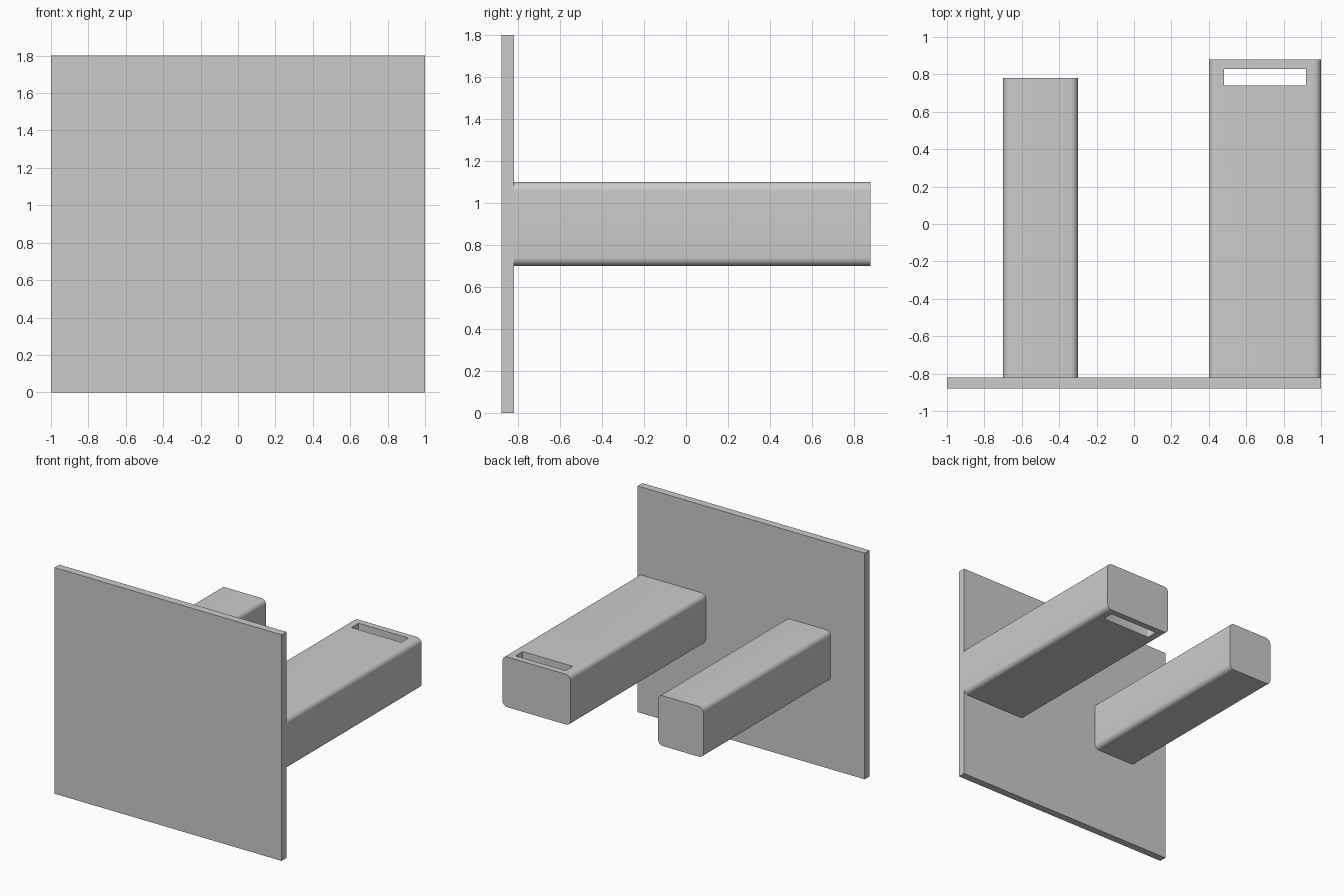
import bpy
import bmesh
from mathutils import Matrix, Vector

cube = bpy.data.objects.get("Cube")
if cube:
    bpy.data.objects.remove(cube, do_unlink=True)

grey = bpy.data.materials.new("plain grey")
grey.use_nodes = True
color = (0.6, 0.6, 0.6, 1)
grey.diffuse_color = color
grey.node_tree.nodes["Principled BSDF"].inputs["Base Color"].default_value = color


def box(name, low, high, radius=0, axis=1, segments=8):
    """Box between two corners, with the edges along one axis rounded."""
    low, high = Vector(low), Vector(high)
    bm = bmesh.new()
    place = Matrix.Translation((low + high) / 2) @ Matrix.Diagonal((*(high - low), 1))
    bmesh.ops.create_cube(bm, size=1, matrix=place)
    if radius:
        edges = [e for e in bm.edges
                 if abs((e.verts[0].co - e.verts[1].co).normalized()[axis]) > 0.9]
        bmesh.ops.bevel(bm, geom=edges, offset=radius, segments=segments,
                        profile=0.5, affect='EDGES')
    mesh = bpy.data.meshes.new(name)
    bm.to_mesh(mesh)
    bm.free()
    mesh.materials.append(grey)
    obj = bpy.data.objects.new(name, mesh)
    bpy.context.collection.objects.link(obj)
    return obj


def smooth(obj):
    bpy.ops.object.select_all(action='DESELECT')
    obj.select_set(True)
    bpy.context.view_layer.objects.active = obj
    bpy.ops.object.shade_smooth_by_angle()


# Upright mounting plate
box("plate", (-1, -0.88, 0), (1, -0.82, 1.8))

# Two rounded arms reaching back from the plate
narrow_arm = box("narrow_arm", (-0.7, -0.82, 0.7), (-0.3, 0.78, 1.1), 0.04)
wide_arm = box("wide_arm", (0.4, -0.82, 0.7), (1, 0.88, 1.1), 0.04)

# Vertical slot through the end of the wide arm
cutter = box("slot_cutter", (0.48, 0.74, 0.6), (0.92, 0.83, 1.2), 0.006, axis=2, segments=3)
cutter.hide_render = True
cutter.hide_viewport = True
cut = wide_arm.modifiers.new("slot", 'BOOLEAN')
cut.operation = 'DIFFERENCE'
cut.solver = 'EXACT'
cut.object = cutter
bpy.context.view_layer.objects.active = wide_arm
bpy.ops.object.modifier_apply(modifier=cut.name)
bpy.data.objects.remove(cutter, do_unlink=True)

for arm in (narrow_arm, wide_arm):
    smooth(arm)
